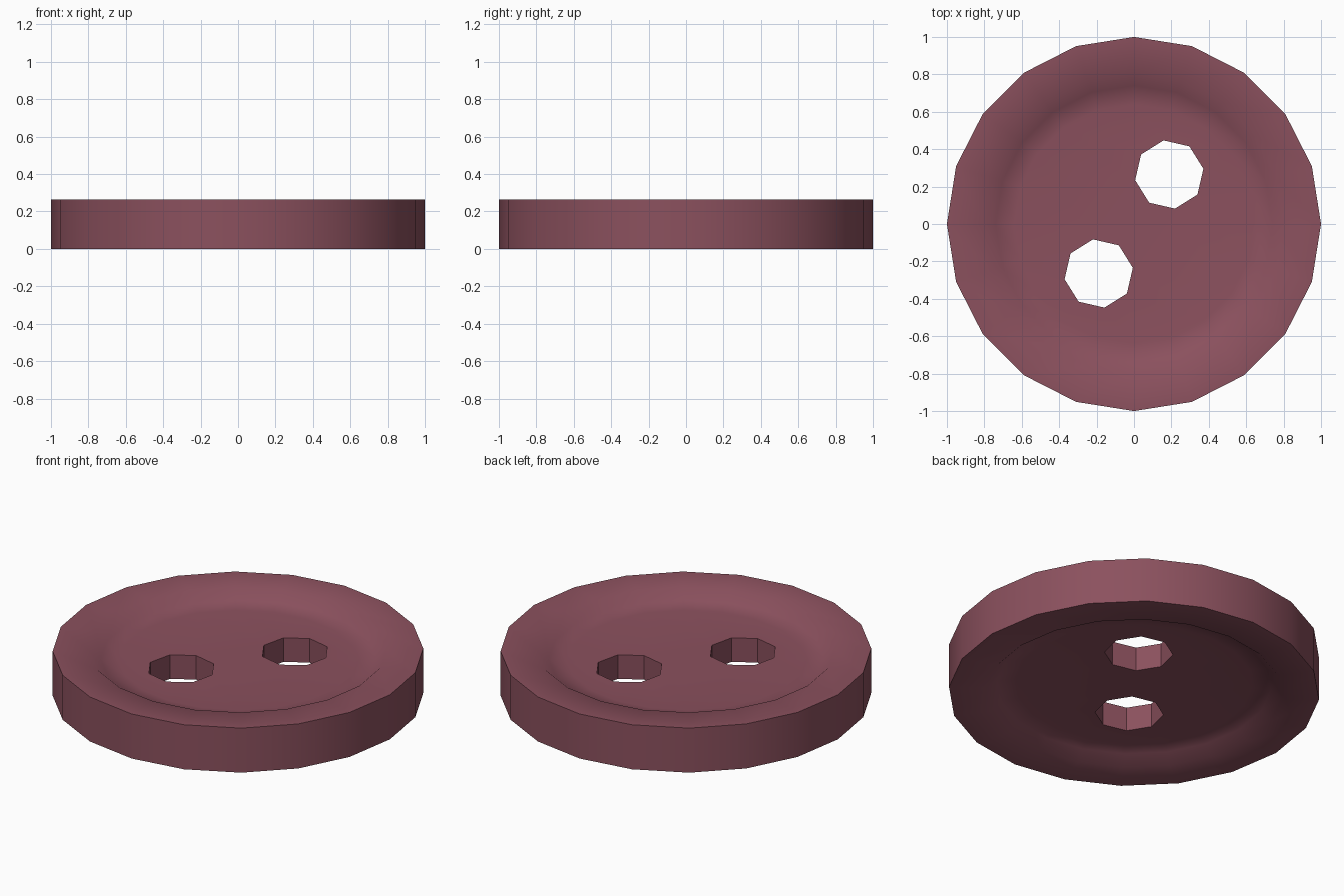
import bpy, bmesh, math

if "Cube" in bpy.data.objects:
    bpy.data.objects.remove(bpy.data.objects["Cube"])

SIDES, H = 20, 0.265
HOLE_R, HOLE_DIST, HOLE_ANGLE = 0.185, 0.325, math.radians(54.5)
# dish profile: radius, depth below the rim (same on both faces)
DISH = [(1.0, 0.0), (0.8, 0.0), (0.74, 0.05), (0.64, 0.061)]

bm = bmesh.new()


def ring(cx, cy, r, z, n, a0=0.0):
    return [bm.verts.new((cx + r * math.cos(a0 + 2 * math.pi * i / n),
                          cy + r * math.sin(a0 + 2 * math.pi * i / n), z))
            for i in range(n)]


def loop_edges(vs):
    return [bm.edges.new((vs[i], vs[(i + 1) % len(vs)])) for i in range(len(vs))]


def bridge(a, b):
    n = len(a)
    for i in range(n):
        j = (i + 1) % n
        bm.faces.new((a[i], a[j], b[j], b[i]))


def dished_face(top):
    # rings of the rim and dish, then the floor with two octagonal holes
    rings = [ring(0, 0, r, H - d if top else d, SIDES) for r, d in DISH]
    floor_z = rings[-1][0].co.z
    holes = []
    for s in (1, -1):
        holes.append(ring(s * HOLE_DIST * math.cos(HOLE_ANGLE),
                          s * HOLE_DIST * math.sin(HOLE_ANGLE),
                          HOLE_R, floor_z, 8, HOLE_ANGLE))
    edges = loop_edges(rings[-1])
    for h in holes:
        edges += loop_edges(h)
    bmesh.ops.triangle_fill(bm, edges=edges, use_beauty=True,
                            use_dissolve=False, normal=(0, 0, 1))
    for a, b in zip(rings, rings[1:]):
        bridge(a, b)
    return rings[0], holes


top_rim, top_holes = dished_face(True)
low_rim, low_holes = dished_face(False)

# outer wall and hole walls
bridge(low_rim, top_rim)
for lo, hi in zip(low_holes, top_holes):
    bridge(lo, hi)
bmesh.ops.recalc_face_normals(bm, faces=bm.faces[:])

mesh = bpy.data.meshes.new("button")
bm.to_mesh(mesh)
bm.free()
button = bpy.data.objects.new("button", mesh)
bpy.context.collection.objects.link(button)

mat = bpy.data.materials.new("dusky plum")
mat.diffuse_color = (0.26, 0.082, 0.112, 1)
mat.use_nodes = True
mat.node_tree.nodes["Principled BSDF"].inputs["Base Color"].default_value = mat.diffuse_color
mesh.materials.append(mat)

# smooth dish and outer wall, crisp rim and holes
bpy.context.view_layer.objects.active = button
button.select_set(True)
bpy.ops.object.shade_smooth_by_angle(angle=math.radians(42))
